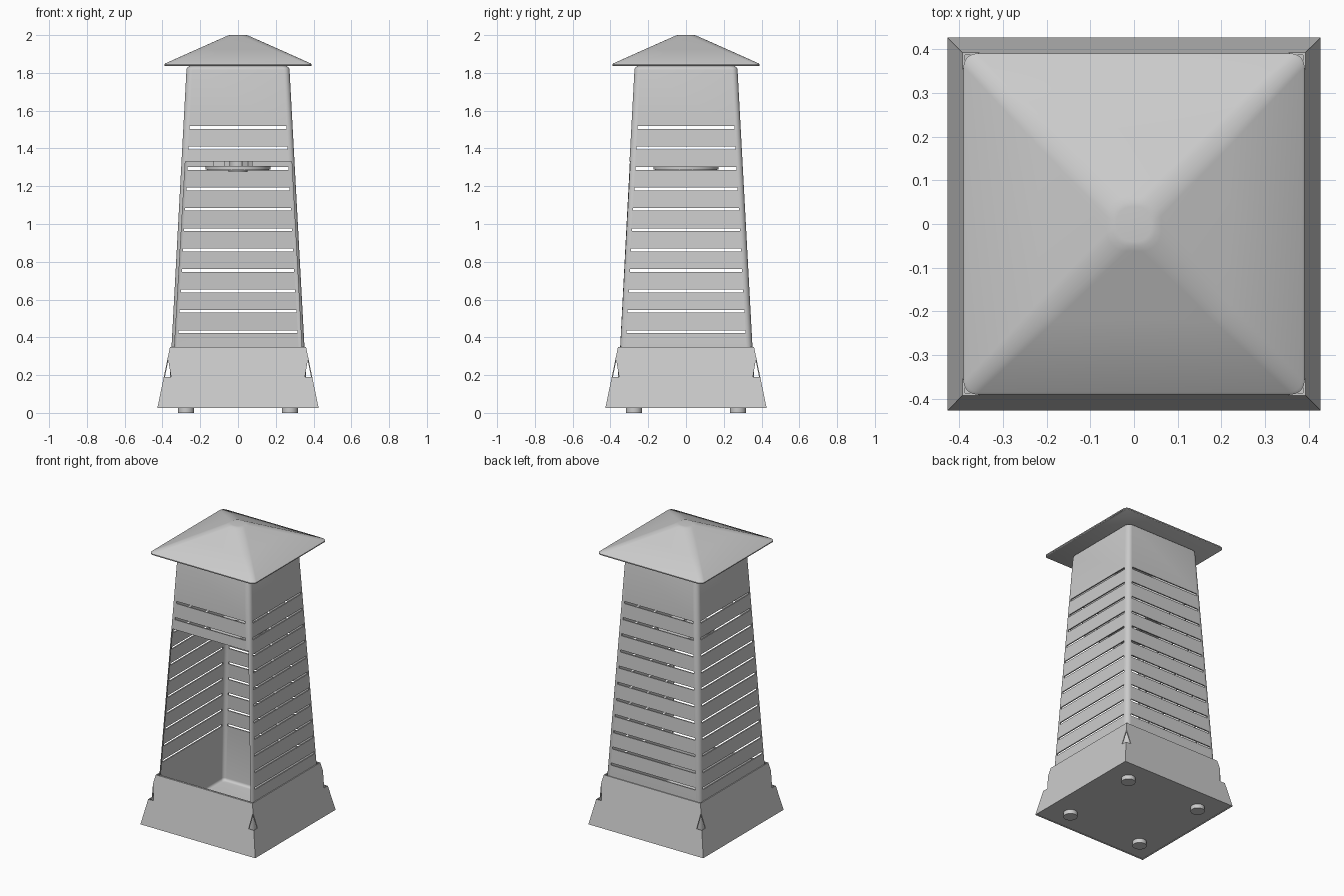
import bpy, bmesh, math
from mathutils import Matrix

if "Cube" in bpy.data.objects:
    bpy.data.objects.remove(bpy.data.objects["Cube"])

metal = bpy.data.materials.new("grey_metal")
metal.use_nodes = True
GREY = (0.6, 0.6, 0.6, 1)
metal.diffuse_color = GREY
metal.node_tree.nodes["Principled BSDF"].inputs["Base Color"].default_value = GREY


def finish(name, bm):
    bmesh.ops.recalc_face_normals(bm, faces=bm.faces)
    mesh = bpy.data.meshes.new(name)
    bm.to_mesh(mesh)
    bm.free()
    mesh.materials.append(metal)
    obj = bpy.data.objects.new(name, mesh)
    bpy.context.collection.objects.link(obj)
    return obj


def ring(half, radius, steps):
    """Outline of a square with rounded corners."""
    if radius == 0:
        return [(half, half), (-half, half), (-half, -half), (half, -half)]
    c = half - radius
    pts = []
    for k in range(4):
        a = math.pi / 2 * k
        cx = c if k in (0, 3) else -c
        cy = c if k < 2 else -c
        for i in range(steps + 1):
            t = a + math.pi / 2 * i / steps
            pts.append((cx + radius * math.cos(t), cy + radius * math.sin(t)))
    return pts


def loft(name, levels, steps=6):
    """Stack of rounded squares: (half width, corner radius, height)."""
    bm = bmesh.new()
    rows = [[bm.verts.new((x, y, z)) for x, y in ring(h, r, steps)]
            for h, r, z in levels]
    n = len(rows[0])
    for low, high in zip(rows, rows[1:]):
        for i in range(n):
            j = (i + 1) % n
            bm.faces.new((low[i], low[j], high[j], high[i]))
    bm.faces.new(rows[0])
    bm.faces.new(rows[-1])
    return finish(name, bm)


def add_box(bm, size, pos, turn=0):
    m = (Matrix.Rotation(turn, 4, 'Z') @ Matrix.Translation(pos)
         @ Matrix.Diagonal((*size, 1)))
    bmesh.ops.create_cube(bm, size=1, matrix=m)


def add_disc(bm, r, z0, z1, x=0, y=0, sides=32):
    bmesh.ops.create_cone(bm, cap_ends=True, segments=sides, radius1=r, radius2=r,
                          depth=z1 - z0, matrix=Matrix.Translation((x, y, (z0 + z1) / 2)))


def cut(obj, cutters):
    """Apply boolean differences and drop the cutters."""
    for c in cutters:
        c.hide_render = True
        mod = obj.modifiers.new("cut", 'BOOLEAN')
        mod.operation, mod.solver, mod.object = 'DIFFERENCE', 'EXACT', c
    deps = bpy.context.evaluated_depsgraph_get()
    mesh = bpy.data.meshes.new_from_object(obj.evaluated_get(deps))
    obj.modifiers.clear()
    obj.data = mesh
    for c in cutters:
        bpy.data.objects.remove(c)


def smooth(obj):
    bpy.ops.object.select_all(action='DESELECT')
    obj.select_set(True)
    bpy.context.view_layer.objects.active = obj
    bpy.ops.object.shade_smooth_by_angle(angle=math.radians(30))


def half_at(z):
    """Half width of the tapered tower at a height."""
    return 0.352 - 0.054 * (z - 0.35)


def tower_levels(inset, z0, z1, round_off):
    """Tapered box with rolled bottom and top edges."""
    out = []
    steps = [math.pi / 2 * i / 4 for i in range(5)]
    for a in steps:
        z = z0 + round_off * (1 - math.sin(a))
        out.append((half_at(z) - inset - round_off * (1 - math.cos(a)), z))
    out.reverse()
    for a in steps:
        z = z1 - round_off * (1 - math.sin(a))
        out.append((half_at(z) - inset - round_off * (1 - math.cos(a)), z))
    out = sorted(out, key=lambda p: p[1])
    return [(h, 0.03 - inset, z) for h, z in out]


# Tower shell with a hollow inside
tower = loft("tower_shell", tower_levels(0, 0.032, 1.836, 0.02))
hollow = loft("hollow_cutter", tower_levels(0.008, 0.042, 1.826, 0.018))

# Slots through both pairs of walls
slots = []
for axis in range(2):
    bm = bmesh.new()
    for i in range(11):
        z = 0.43 + 0.108 * i
        add_box(bm, (2 * half_at(z) - 0.066, 1, 0.015), (0, 0, z), axis * math.pi / 2)
    slots.append(finish("slot_cutter", bm))

# Front doorway follows the taper
bm = bmesh.new()
outline = []
for z, s in ((0.35, -1), (0.35, 1), (1.33, 1), (1.33, -1)):
    outline.append((s * (half_at(z) - 0.015), z))
near = [bm.verts.new((x, -0.6, z)) for x, z in outline]
far = [bm.verts.new((x, -0.2, z)) for x, z in outline]
bm.faces.new(near)
bm.faces.new(far)
for i in range(4):
    j = (i + 1) % 4
    bm.faces.new((near[i], near[j], far[j], far[i]))
doorway = finish("doorway_cutter", bm)
cut(tower, [hollow, *slots, doorway])
smooth(tower)

# Roof with soft ridges and a small flat top
roof = loft("roof", [(0.386, 0.03, 1.836), (0.39, 0.03, 1.839), (0.39, 0.03, 1.845),
                     (0.385, 0.03, 1.85), (0.22, 0.04, 1.924), (0.062, 0.045, 1.994),
                     (0.05, 0.04, 1.999), (0.04, 0.035, 2.0)], 8)
smooth(roof)

# Flared skirt with notched corners
skirt = loft("base_skirt", [(0.427, 0, 0.025), (0.36, 0, 0.35)])
inside = loft("skirt_cutter", [(0.4221, 0, 0.02), (0.3528, 0, 0.356)])
bm = bmesh.new()
for sx in (-1, 1):
    for sy in (-1, 1):
        foot = [bm.verts.new((sx * x, sy * y, 0.19)) for x, y in
                ((0.354, 0.354), (0.46, 0.354), (0.46, 0.46), (0.354, 0.46))]
        tip = bm.verts.new((sx * 0.373, sy * 0.373, 0.3))
        bm.faces.new(foot)
        for i in range(4):
            bm.faces.new((foot[i], foot[(i + 1) % 4], tip))
notches = finish("notch_cutter", bm)
cut(skirt, [inside, notches])

# Bottom plate and feet
loft("bottom_plate", [(0.421, 0, 0.028), (0.419, 0, 0.036)])
bm = bmesh.new()
for sx in (-1, 1):
    for sy in (-1, 1):
        add_disc(bm, 0.043, 0, 0.03, sx * 0.275, sy * 0.275)
smooth(finish("feet", bm))

# Burner: thin round plate with hub and tabs
bm = bmesh.new()
add_disc(bm, 0.165, 1.284, 1.288)
add_disc(bm, 0.173, 1.288, 1.308, sides=48)
add_disc(bm, 0.05, 1.274, 1.284)
add_disc(bm, 0.045, 1.308, 1.33)
for k in range(3):
    add_box(bm, (0.06, 0.03, 0.022), (0.1, 0, 1.319), math.pi / 3 + k * math.tau / 3)
smooth(finish("burner", bm))
